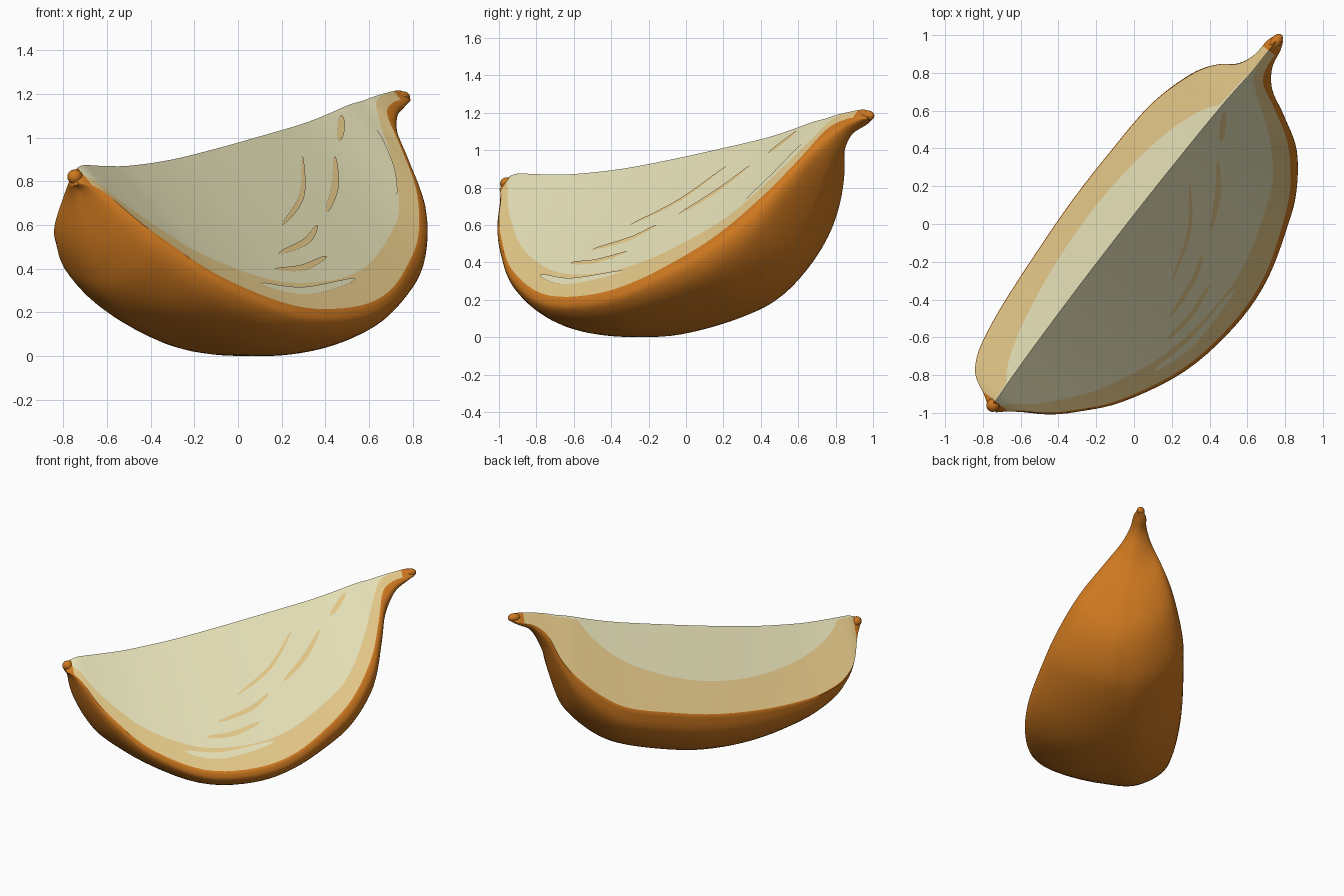
import bpy, bmesh, math
from mathutils import Vector

if "Cube" in bpy.data.objects:
    bpy.data.objects.remove(bpy.data.objects["Cube"])


def material(name, rgb):
    m = bpy.data.materials.new(name)
    m.diffuse_color = (*rgb, 1)
    m.use_nodes = True
    m.node_tree.nodes["Principled BSDF"].inputs["Base Color"].default_value = m.diffuse_color
    return m


SKIN = material("orange skin", (0.62, 0.19, 0.014))
TAN = material("tan band", (0.78, 0.58, 0.25))
CREAM = material("cream flesh", (0.79, 0.755, 0.48))

# stations along the wedge: position, right / bottom / left fullness, ridge height
STATIONS = [
    (-1.235, .05, .05, .06, .82), (-1.20, .10, .12, .22, .85),
    (-1.15, .18, .30, .50, .865), (-1.08, .33, .46, .65, .865),
    (-.98, .48, .60, .75, .862), (-.78, .71, .745, .85, .863),
    (-.45, .93, .90, .94, .892), (-.1, 1.015, .985, 1.0, .945),
    (.2, .99, .995, 1.0, .997), (.5, .85, .96, .97, 1.052),
    (.68, .72, .90, .87, 1.095), (.84, .52, .77, .70, 1.14),
    (.94, .29, .53, .50, 1.16), (1.01, .11, .31, .25, 1.178),
    (1.1, .06, .15, .14, 1.195), (1.2, .055, .085, .12, 1.208),
    (1.25, .035, .045, .06, 1.195)]
# outer skin at full size: sideways, depth below ridge
SECTION = [(.735, .73), (.74, .79), (.655, .87), (.45, .94), (.2, .967),
           (-.03, .94), (-.22, .82), (-.322, .68), (-.335, .54)]
RIDGE_SHIFT = -.03


def smooth(pts, n):
    """Catmull-Rom resampling of a list of tuples."""
    out = []
    for i in range(len(pts) - 1):
        a, b, c, d = (pts[max(0, min(len(pts) - 1, i + k))] for k in (-1, 0, 1, 2))
        for j in range(n):
            t = j / n
            out.append(tuple(.5 * (2 * q + (r - p) * t + (2 * p - 5 * q + 4 * r - s) * t * t
                                   + (3 * q - p - 3 * r + s) * t ** 3)
                             for p, q, r, s in zip(a, b, c, d)))
    return out + [tuple(pts[-1])]


def world(u, v, z):
    return Vector((.614 * u + .789 * v, .789 * u - .614 * v, z))


def finish(bm, name, mats):
    me = bpy.data.meshes.new(name)
    bm.to_mesh(me)
    bm.free()
    ob = bpy.data.objects.new(name, me)
    bpy.context.collection.objects.link(ob)
    for m in mats:
        me.materials.append(m)
    bpy.ops.object.select_all(action='DESELECT')
    ob.select_set(True)
    bpy.context.view_layer.objects.active = ob
    bpy.ops.object.shade_smooth_by_angle(angle=math.radians(40))
    return ob


rows = smooth(STATIONS, 5)
skin = smooth(SECTION, 4)
CUTS = 5


def ring(u, R, B, L, z):
    """Closed cross-section: right cut face, skin, left cut face."""
    fb = max(.08, 1 - .18 / max(R, .01) ** .5)
    if u > .6:
        fb *= max(.1, 1 - ((u - .6) / .6) ** 2)
    fl = max(.04, .62 * math.sqrt(max(0, 1 - ((u + .15) / .92) ** 2)))
    fr = [fb * i / CUTS for i in range(CUTS + 1)] + [(fb + .985) / 2, .985]
    le = [.985, (fl + .985) / 2] + [fl * i / CUTS for i in range(CUTS, 0, -1)]
    off = RIDGE_SHIFT * R
    power = max(.9, min(1.7, 1.4 - .5 * u))

    def face(edge, size, f):
        return (off * (1 - f) + edge[0] * size * f, edge[1] * size * f)

    pts = [face(SECTION[0], R, f) for f in fr]
    for i, (v, d) in enumerate(skin):
        t = 2 * i / (len(skin) - 1)
        s = R + (B - R) * t ** power if t < 1 else B + (L - B) * (t - 1)
        pts.append((v * s, d * s))
    pts += [face(SECTION[-1], L, f) for f in le]
    return [world(u, v, z - d) for v, d in pts]


# main wedge
bm = bmesh.new()
grid = [[bm.verts.new(p) for p in ring(*r)] for r in rows]
n = len(grid[0])
first_skin, last_skin = CUTS + 2, CUTS + 3 + len(skin)
for i in range(len(grid) - 1):
    u = (rows[i][0] + rows[i + 1][0]) / 2
    for j in range(n):
        k = (j + 1) % n
        f = bm.faces.new((grid[i][j], grid[i + 1][j], grid[i + 1][k], grid[i][k]))
        if u > 1.16 or u < -1.19 or first_skin <= j < last_skin:
            f.material_index = 0
        elif j < CUTS or j >= last_skin + 2:
            f.material_index = 2
        else:
            f.material_index = 1
bm.faces.new(grid[0])
bm.faces.new(grid[-1])
bmesh.ops.recalc_face_normals(bm, faces=bm.faces)
low = min(v.co.z for v in bm.verts)
bmesh.ops.translate(bm, verts=bm.verts, vec=(0, 0, -low))
finish(bm, "wedge", [SKIN, TAN, CREAM])


# rounded nubs at the root and stem ends, stretched along the wedge
def nub(name, u, v, z, radius, stretch):
    b = bmesh.new()
    bmesh.ops.create_uvsphere(b, u_segments=16, v_segments=10, radius=radius)
    for vert in b.verts:
        c = vert.co
        vert.co = world(u + c.x * stretch, v + c.y, z + c.z - low)
    bmesh.ops.recalc_face_normals(b, faces=b.faces)
    finish(b, name, [SKIN])


nub("root_nub", -1.215, 0, .812, .034, 1.1)
nub("stem_nub", 1.225, 0, 1.175, .029, 1.6)


# thin streaks lying on the right cut face
def right_face(u, v):
    for a, b in zip(rows, rows[1:]):
        if a[0] <= u <= b[0]:
            t = (u - a[0]) / (b[0] - a[0])
            R, z = a[1] + (b[1] - a[1]) * t, a[4] + (b[4] - a[4]) * t
            e = SECTION[0]
            z -= e[1] * (v - RIDGE_SHIFT * R) / (e[0] - RIDGE_SHIFT)
            return world(u, v + .003, z + .003 - low)


def streak(name, path, width, mat):
    b = bmesh.new()
    pts = smooth(path, 6)
    pairs = []
    for i, (u, v) in enumerate(pts):
        p, q = pts[max(0, i - 1)], pts[min(len(pts) - 1, i + 1)]
        t = Vector((q[0] - p[0], q[1] - p[1])).normalized()
        w = width * (.15 + math.sin(math.pi * i / (len(pts) - 1)) ** .6) / 2
        pairs.append([b.verts.new(right_face(u - t.y * s, v + t.x * s)) for s in (-w, w)])
    for a, c in zip(pairs, pairs[1:]):
        f = b.faces.new((a[0], c[0], c[1], a[1]))
        f.normal_update()
        if f.normal.z < 0:
            f.normal_flip()
    finish(b, name, [mat])


streak("streak_inner", [(-.11, .34), (.15, .25), (.35, .10)], .018, TAN)
streak("streak_middle", [(-.28, .45), (-.05, .43), (.10, .38)], .022, TAN)
streak("streak_upper", [(.22, .34), (.40, .25), (.54, .14)], .026, TAN)
streak("streak_lower", [(-.38, .51), (-.2, .53), (0, .51)], .022, TAN)
streak("streak_stem", [(.63, .09), (.70, .05), (.76, .01)], .028, TAN)
streak("pale_streak", [(-.55, .56), (-.3, .625), (.06, .63)], .03, CREAM)
streak("pale_streak_stem", [(.70, .37), (.80, .26), (.88, .12)], .026, CREAM)
